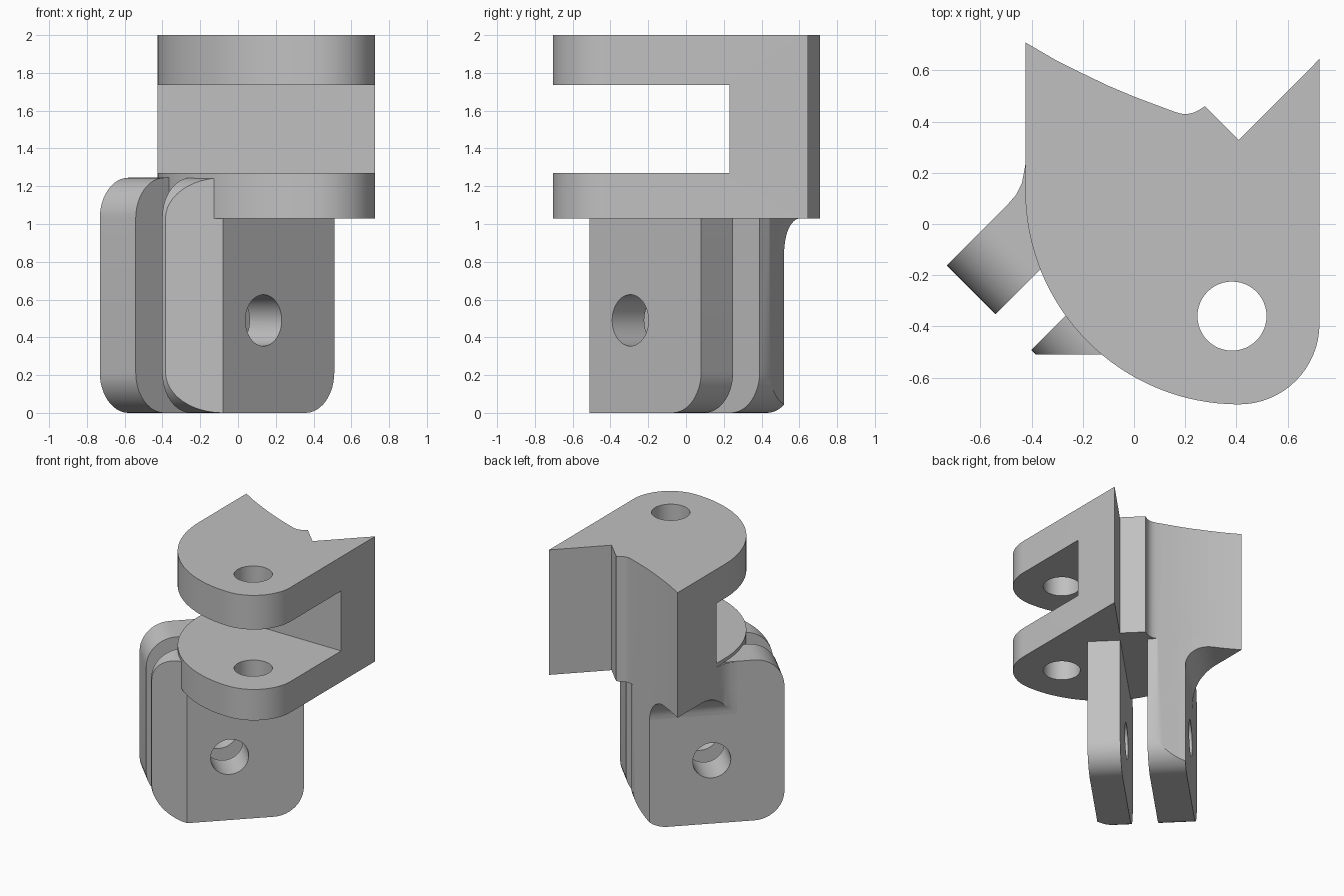
import bpy, bmesh, math
from mathutils import Matrix, Vector

cube = bpy.data.objects.get("Cube")
if cube:
    bpy.data.objects.remove(cube, do_unlink=True)

grey = bpy.data.materials.new("plain_grey")
grey.use_nodes = True
colour = (0.53, 0.53, 0.53, 1)
grey.diffuse_color = colour
grey.node_tree.nodes["Principled BSDF"].inputs["Base Color"].default_value = colour

# Working axes: plan is the world, the lugs are turned 45 degrees about z
U = Vector((1, 1, 0)).normalized()
V = Vector((1, -1, 0)).normalized()
Z = Vector((0, 0, 1))
PLAN = Matrix.Identity(3)
SIDE = Matrix((U, Z, V)).transposed()
SECTION = Matrix((V, Z, -U)).transposed()


def arc(cx, cy, r, a0, a1, n=12):
    angles = [math.radians(a0 + (a1 - a0) * i / n) for i in range(n + 1)]
    return [(cx + r * math.cos(a), cy + r * math.sin(a)) for a in angles]


def circle(cx, cy, r):
    return arc(cx, cy, r, 0, 360, 48)[:-1]


def prism(name, outline, low, high, axes=PLAN):
    bm = bmesh.new()
    base = [bm.verts.new(axes @ Vector((a, b, low))) for a, b in outline]
    top = [bm.verts.new(axes @ Vector((a, b, high))) for a, b in outline]
    bm.faces.new(base)
    bm.faces.new(top)
    n = len(base)
    for i in range(n):
        j = (i + 1) % n
        bm.faces.new((base[i], base[j], top[j], top[i]))
    bmesh.ops.recalc_face_normals(bm, faces=bm.faces)
    mesh = bpy.data.meshes.new(name)
    bm.to_mesh(mesh)
    bm.free()
    mesh.materials.append(grey)
    obj = bpy.data.objects.new(name, mesh)
    bpy.context.collection.objects.link(obj)
    return obj


def combine(target, tool, operation):
    mod = target.modifiers.new(operation.title(), "BOOLEAN")
    mod.operation = operation
    mod.solver = "EXACT"
    mod.object = tool
    bpy.context.view_layer.update()
    graph = bpy.context.evaluated_depsgraph_get()
    mesh = bpy.data.meshes.new_from_object(target.evaluated_get(graph))
    target.modifiers.clear()
    target.data = mesh
    bpy.data.objects.remove(tool, do_unlink=True)


# Upper fork: rounded plan with a curved back and a V notch
back_curve = [(-0.425, 0.71), (-0.31, 0.643), (-0.2, 0.588), (-0.1, 0.54),
              (0, 0.498), (0.09, 0.464), (0.16, 0.438)]
back_lip = [(0.185, 0.431), (0.21, 0.43), (0.235, 0.436), (0.255, 0.446), (0.277, 0.46)]
plan = (back_curve + back_lip + [(0.41, 0.328), (0.725, 0.645)]
        + arc(0.41, -0.39, 0.315, 0, -90, 16)
        + arc(0.41, 0.13, 0.835, -90, -180, 32)[1:])
bracket = prism("hinge_bracket", plan, 1.03, 2.0)
combine(bracket, prism("fork_gap", [(-1, -1), (1, -1), (1, 0.23), (-1, 0.23)], 1.27, 1.735), "DIFFERENCE")
combine(bracket, prism("fork_hole", circle(0.383, -0.36, 0.135), 0.9, 2.2), "DIFFERENCE")

# Lower lugs: two parallel plates with rounded corners
u0, u1, top, r = -0.632, 0.417, 1.245, 0.215
lug_outline = (arc(u0 + r, r, r, 180, 270) + arc(u1 - r, r, r, 270, 360)
               + [(u1, 1.15), (u1 - 0.1, top)] + arc(u0 + r, top - r, r, 90, 180))
rear_lug = prism("rear_lug", lug_outline, -0.403, -0.134, SIDE)
front_lug = prism("front_lug", lug_outline, 0.064, 0.304, SIDE)

# The rear lug follows the curved back, the front lug has a flat trimmed face
behind = back_curve + back_lip + [(0.277, 1), (-0.425, 1)]
combine(rear_lug, prism("back_trim", behind, -0.2, 1.6), "DIFFERENCE")
combine(front_lug, prism("front_trim", [(-1, -1), (1, -1), (1, -0.51), (-1, -0.51)], -0.2, 1.6), "DIFFERENCE")

# Concave fillets joining the rear lug to the fork
corner = [(-0.493, 0.077), (-0.46, 0.115), (-0.438, 0.16), (-0.425, 0.23)]
cove = prism("under_fillet", arc(-0.593, 0.84, 0.19, 0, 90)
             + [(-0.593, 1.1), (-0.3, 1.1), (-0.3, 0.84)], -0.6, 0.4, SECTION)
combine(cove, prism("fillet_trim", back_curve + [(0.16, 0.2), (-0.3, 0)] + corner, 0.5, 1.5), "INTERSECT")
web = prism("side_fillet", corner + [(-0.3, 0.23), (-0.3, 0)], 1.03, 1.24)

for part in (rear_lug, front_lug, cove, web):
    combine(bracket, part, "UNION")

# Pin hole through both lugs
combine(bracket, prism("pin_hole", circle(-0.113, 0.49, 0.136), -0.7, 0.6, SIDE), "DIFFERENCE")

bpy.ops.object.select_all(action="DESELECT")
bracket.select_set(True)
bpy.context.view_layer.objects.active = bracket
bpy.ops.object.shade_smooth_by_angle(angle=math.radians(25))
